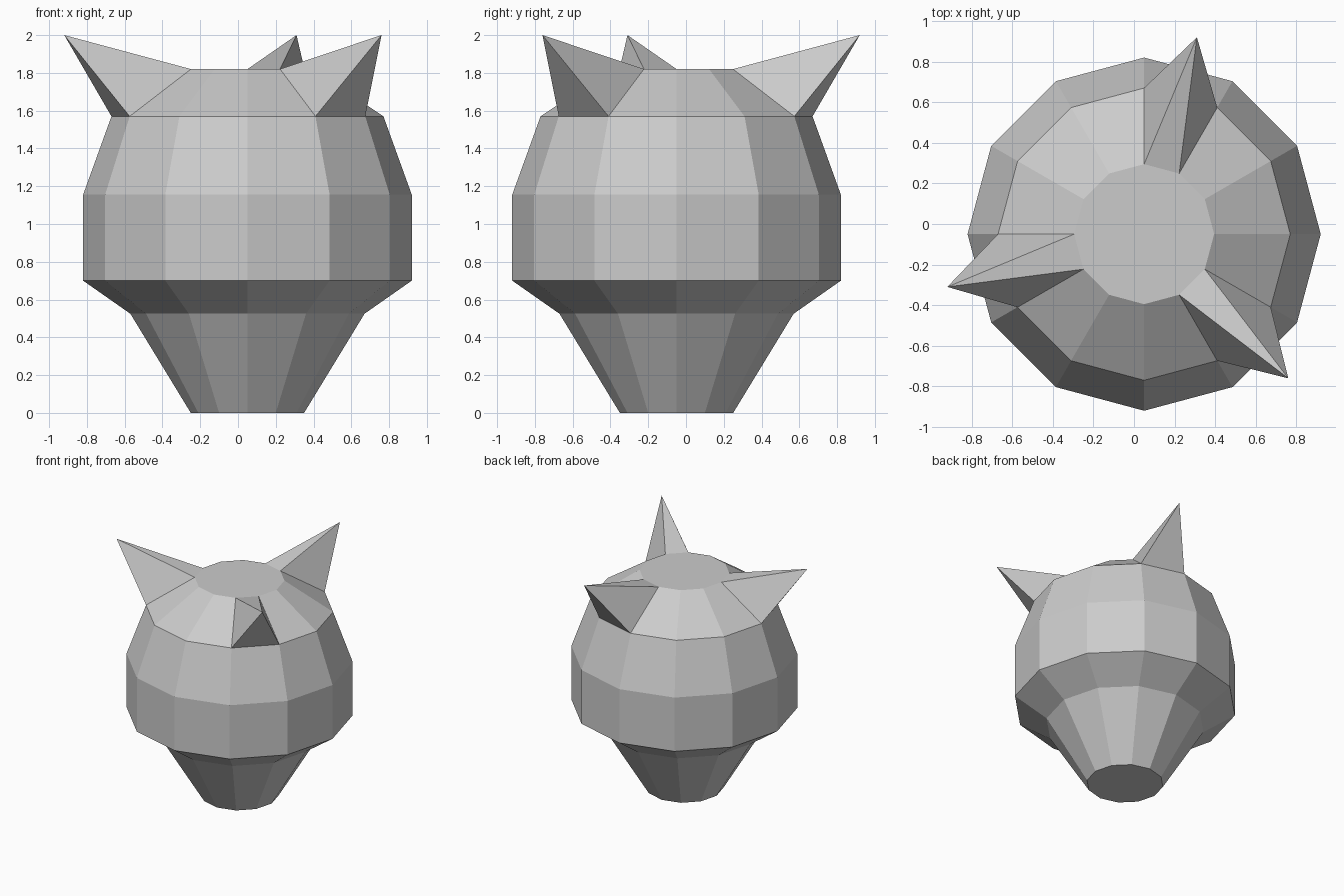
import bpy, bmesh, math
from mathutils import Vector

cube = bpy.data.objects.get("Cube")
if cube:
    bpy.data.objects.remove(cube, do_unlink=True)

SIDES = 12
AXIS = Vector((0.05, -0.05, 0))
# Radius and height of each ring, bottom to top
PROFILE = [(0.30, 0), (0.62, 0.525), (0.87, 0.70), (0.87, 1.155), (0.72, 1.57), (0.345, 1.82)]
SPIKE_SECTORS = (2, 6, 10)
SPIKE_REACH = 1.004


def polar(radius, turn, z):
    a = math.tau * turn / SIDES
    return AXIS + Vector((radius * math.cos(a), radius * math.sin(a), z))


# Grey stone material
grey = bpy.data.materials.new("Light grey")
grey.use_nodes = True
colour = (0.6, 0.6, 0.6, 1)
grey.diffuse_color = colour
grey.node_tree.nodes["Principled BSDF"].inputs["Base Color"].default_value = colour

# Faceted body: stacked rings with flat caps
bm = bmesh.new()
rings = [[bm.verts.new(polar(r, i, z)) for i in range(SIDES)] for r, z in PROFILE]
shoulder = []
for low, high in zip(rings, rings[1:]):
    shoulder = []
    for i in range(SIDES):
        j = (i + 1) % SIDES
        shoulder.append(bm.faces.new((low[i], low[j], high[j], high[i])))
bm.faces.new(rings[0][::-1])
bm.faces.new(rings[-1])

# Three spikes: shoulder panels drawn out to a point
for s in SPIKE_SECTORS:
    tip = bmesh.ops.poke(bm, faces=[shoulder[s]])["verts"][0]
    tip.co = polar(SPIKE_REACH, s + 0.5, 2.0)

bmesh.ops.recalc_face_normals(bm, faces=bm.faces)
mesh = bpy.data.meshes.new("spiked_body")
bm.to_mesh(mesh)
bm.free()
mesh.materials.append(grey)
body = bpy.data.objects.new("spiked_body", mesh)
bpy.context.collection.objects.link(body)
